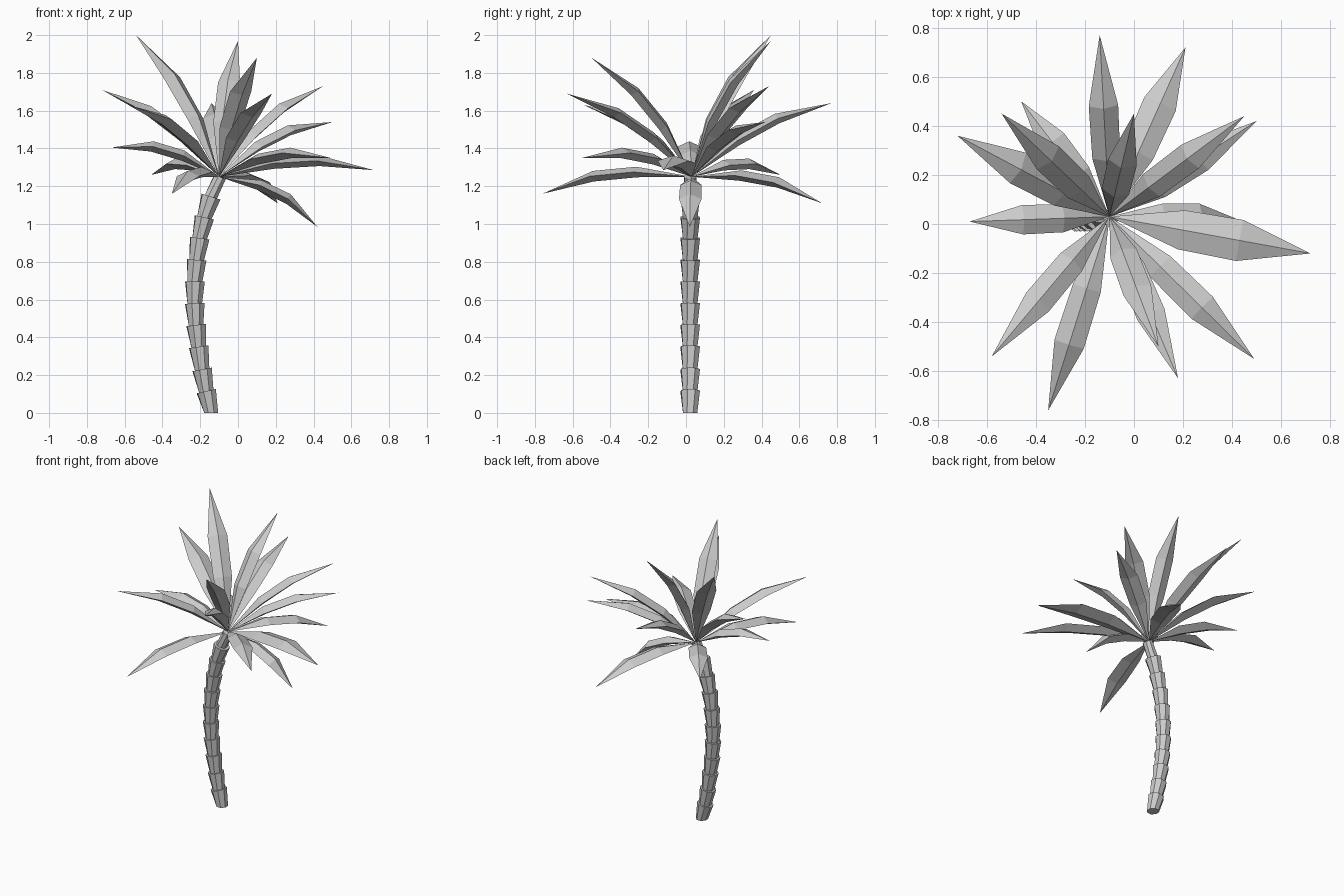
import bpy, bmesh, math
from mathutils import Vector

if "Cube" in bpy.data.objects:
    bpy.data.objects.remove(bpy.data.objects["Cube"])

CROWN = Vector((-0.10, 0.03, 1.25))
UP = Vector((0, 0, 1))


def loft(name, rings, start=None, end=None):
    """Skin rings of points; close each end with a point or a flat cap."""
    bm = bmesh.new()
    vs = [[bm.verts.new(p) for p in r] for r in rings]
    n = len(vs[0])
    for a, b in zip(vs, vs[1:]):
        for i in range(n):
            j = (i + 1) % n
            bm.faces.new((a[i], a[j], b[j], b[i]))
    for ring, tip in ((vs[0], start), (vs[-1], end)):
        if tip is None:
            bm.faces.new(ring)
        else:
            t = bm.verts.new(tip)
            for i in range(n):
                bm.faces.new((ring[i], ring[(i + 1) % n], t))
    bmesh.ops.recalc_face_normals(bm, faces=bm.faces)
    me = bpy.data.meshes.new(name)
    bm.to_mesh(me)
    bm.free()
    ob = bpy.data.objects.new(name, me)
    bpy.context.collection.objects.link(ob)


def circle(c, axis, r, twist=0.0, n=8):
    side = Vector((0, 1, 0))
    out = side.cross(axis).normalized()
    pts = []
    for i in range(n):
        a = 2 * math.pi * (i + 0.5) / n + twist
        pts.append(c + r * (math.cos(a) * out + math.sin(a) * side))
    return pts


# Trunk: flared segments stacked along a curved path (x, z)
path = [(-0.142, 0), (-0.168, 0.115), (-0.19, 0.23), (-0.208, 0.35), (-0.222, 0.465),
        (-0.229, 0.58), (-0.228, 0.695), (-0.219, 0.81), (-0.203, 0.925),
        (-0.178, 1.035), (-0.143, 1.145), (-0.095, 1.25)]
pts = [Vector((x, 0.022, z)) for x, z in path]
for k, (a, b) in enumerate(zip(pts, pts[1:])):
    axis = (b - a).normalized()
    last = k == len(pts) - 2
    r0, r1 = (0.036, 0.034) if last else (0.041, 0.054)
    base = a if k == 0 else a - axis * 0.008
    if k == 0:
        low = [Vector((p.x, p.y, 0)) for p in circle(base, axis, r0)]
    else:
        low = circle(base, axis, r0)
    loft(f"trunk_segment_{k + 1}", [low, circle(b, axis, r1, 0.12)])

# Fronds: keeled, arched leaves given by tip position and width
fronds = [
    (-0.14, 0.77, 1.64, 0.12), (0.21, 0.72, 1.11, 0.14), (0.42, 0.02, 0.985, 0.12),
    (0.45, 0.44, 1.73, 0.12), (0.50, 0.42, 1.54, 0.12), (0.72, -0.12, 1.285, 0.17),
    (0.49, -0.55, 1.35, 0.125), (0.18, -0.63, 1.69, 0.12), (0.10, -0.50, 1.88, 0.12),
    (-0.35, -0.76, 1.16, 0.125), (-0.58, -0.54, 1.63, 0.12), (-0.67, 0.01, 1.405, 0.12),
    (-0.72, 0.36, 1.71, 0.14), (-0.54, 0.45, 2.0, 0.13), (-0.46, 0.50, 1.26, 0.12),
    (0.0, 0.45, 1.97, 0.12)]
for k, (x, y, z, w) in enumerate(fronds):
    tip = Vector((x, y, z))
    d = tip - CROWN
    side = d.cross(UP).normalized()
    nrm = side.cross(d).normalized()
    rings = []
    for f, lift, s in ((0.36, 0.058, 0.95), (0.65, 0.062, 1.0)):
        c = CROWN + d * f + nrm * lift
        h = w * s / 2
        rings.append([c + side * h, c + nrm * 0.028, c - side * h, c - nrm * 0.028])
    loft(f"frond_{k + 1}", rings, CROWN, tip)
